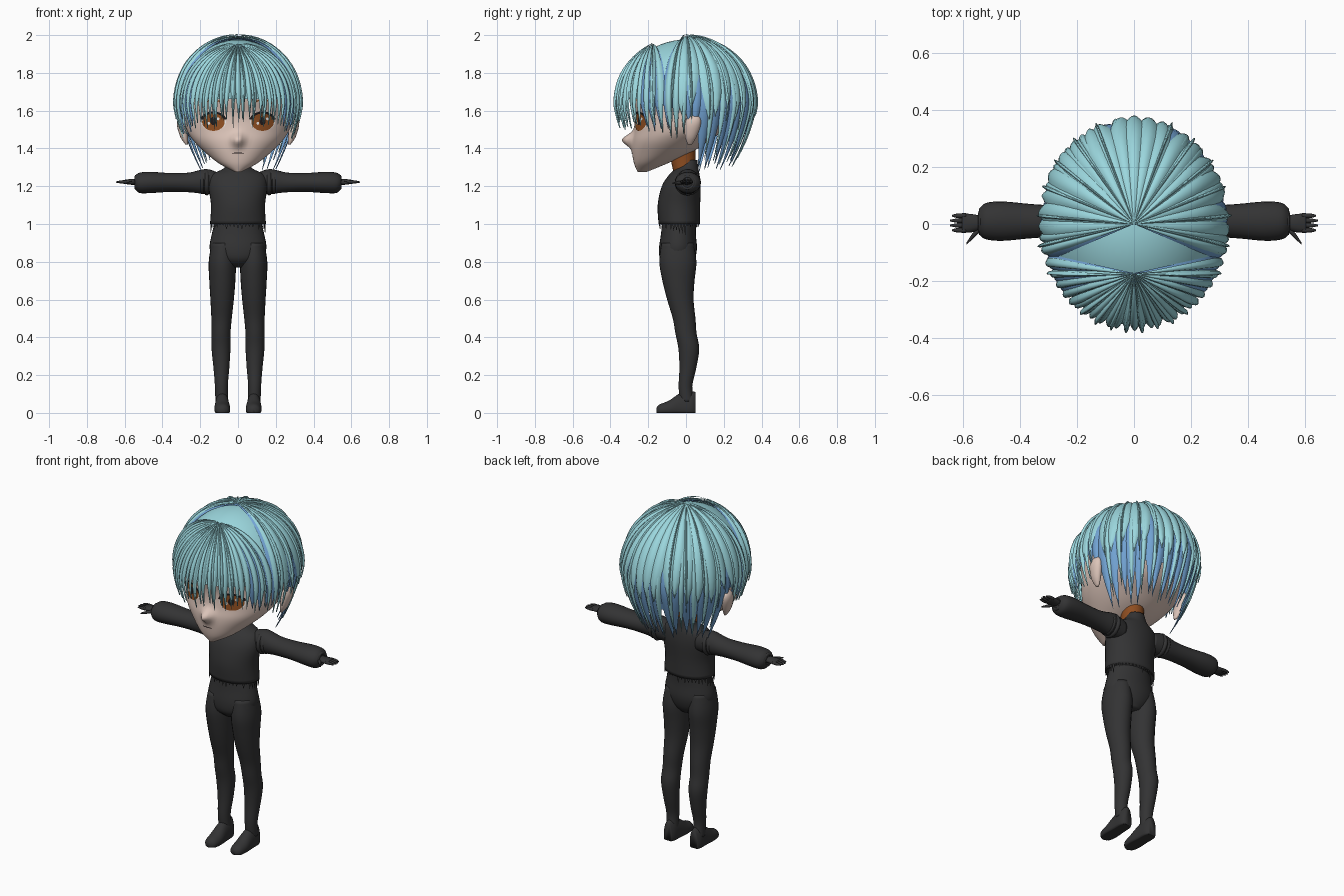
import bpy, bmesh, math, random
from math import sin, cos, pi, radians
from mathutils import Vector
from mathutils.bvhtree import BVHTree

random.seed(4)
if "Cube" in bpy.data.objects:
    bpy.data.objects.remove(bpy.data.objects["Cube"])


def material(name, *rgb):
    m = bpy.data.materials.new(name)
    m.use_nodes = True
    m.diffuse_color = (*rgb, 1)
    node = m.node_tree.nodes["Principled BSDF"]
    node.inputs["Base Color"].default_value = (*rgb, 1)
    node.inputs["Roughness"].default_value = 0.8
    return m


BLACK = material("charcoal cloth", .033, .033, .034)
SKIN = material("pale skin", .72, .56, .49)
LIGHT = material("light aqua hair", .33, .68, .73)
BLUE = material("deep blue hair", .17, .37, .66)
BROWN = material("brown", .27, .075, .015)
INK = material("dark ink", .015, .01, .01)
WHITE = material("eye white", .85, .85, .85)


def finish(name, bm, *mats, fix_normals=True):
    if fix_normals:
        bmesh.ops.recalc_face_normals(bm, faces=bm.faces)
    mesh = bpy.data.meshes.new(name)
    bm.to_mesh(mesh)
    bm.free()
    for m in mats:
        mesh.materials.append(m)
    for p in mesh.polygons:
        p.use_smooth = True
    ob = bpy.data.objects.new(name, mesh)
    bpy.context.collection.objects.link(ob)
    return ob


def grid_faces(bm, rows, closed=False, index=0):
    for r, q in zip(rows, rows[1:]):
        n = len(r)
        for i in range(n if closed else n - 1):
            j = (i + 1) % n
            bm.faces.new((r[i], r[j], q[j], q[i])).material_index = index


def spline(keys, steps):
    """Catmull-Rom interpolation of section tuples."""
    out = []
    for i in range(len(keys) - 1):
        a, b, c, d = (keys[min(max(i + k, 0), len(keys) - 1)] for k in (-1, 0, 1, 2))
        for s in range(steps):
            t = s / steps
            out.append([q + .5 * t * (r - p + t * (2*p - 5*q + 4*r - w + t * (3*(q - r) + w - p)))
                        for p, q, r, w in zip(a, b, c, d)])
    return out + [list(keys[-1])]


def loft(name, axis, keys, mat, seg=24, steps=4, side=1, shape=None):
    """Elliptic sections (position, centre a, centre b, radius a, radius b) along an axis."""
    bm = bmesh.new()
    rows = []
    for pos, ca, cb, ra, rb in spline(keys, steps):
        row = []
        for i in range(seg):
            t = 2 * pi * i / seg
            a, b = ca + ra * cos(t), cb + rb * sin(t)
            v = Vector({"x": (pos, a, b), "y": (a, pos, b), "z": (a, b, pos)}[axis])
            if shape:
                shape(v)
            v.x *= side
            row.append(bm.verts.new(v))
        rows.append(row)
    grid_faces(bm, rows, True)
    bm.faces.new(rows[0])
    bm.faces.new(rows[-1])
    return finish(name, bm, mat)


def depth_sections(keys):
    """Turn (z, half width, front, back) into centred loft sections."""
    return [(z, 0, (f + b) / 2, w, (b - f) / 2) for z, w, f, b in keys]


# Head with a pointed nose
def nose(v):
    if v.y < 0:
        v.y -= .055 * math.exp(-(v.x / .028) ** 2 - ((v.z - 1.445) / .035) ** 2)


head = loft("head", "z", depth_sections([
    (1.275, .015, -.255, -.21), (1.32, .1, -.275, -.1), (1.38, .175, -.285, .03),
    (1.44, .235, -.285, .12), (1.5, .272, -.275, .2), (1.58, .285, -.272, .25),
    (1.7, .28, -.295, .27), (1.82, .23, -.24, .22), (1.92, .1, -.12, .12)]),
    SKIN, seg=72, steps=6, shape=nose)
loft("neck", "z", depth_sections([(1.25, .06, -.06, .05), (1.34, .06, -.08, .05), (1.44, .07, -.09, .05)]), BROWN)

# Face details are thin plates laid on the head
bm = bmesh.new()
bm.from_mesh(head.data)
tree = BVHTree.FromBMesh(bm)
bm.free()


def plate(name, x, z, rx, rz, mat, lift, inner=0.01, start=0, end=360):
    bm = bmesh.new()
    rows = []
    for k in range(5):
        r = inner + (1 - inner) * k / 4
        row = []
        for i in range(33):
            t = radians(start + (end - start) * i / 32)
            px, pz = x + rx * r * cos(t), z + rz * r * sin(t)
            hit = tree.ray_cast(Vector((px, -1, pz)), Vector((0, 1, 0)))[0]
            row.append(bm.verts.new((px, hit.y - lift, pz)))
        rows.append(row)
    grid_faces(bm, rows)
    finish(name, bm, mat, fix_normals=False)


for side, label in ((1, "left"), (-1, "right")):
    ex = .13 * side
    plate(label + "_eye_white", ex, 1.54, .066, .046, WHITE, .002)
    plate(label + "_iris", ex, 1.54, .06, .047, BROWN, .004)
    plate(label + "_pupil", ex, 1.545, .016, .022, INK, .006)
    for k in (-1, 1):
        plate(label + "_eye_glint", ex + .025 * k, 1.545 + .012 * k, .007, .008, WHITE, .006)
    plate(label + "_lash", ex, 1.54, .072, .056, INK, .008, inner=.8, start=15, end=165)
    plate(label + "_brow", ex, 1.6, .07, .06, BROWN, .003, inner=.88, start=40, end=140)
    # Ears
    loft(label + "_ear", "z", [(1.42, .272, .02, .006, .01), (1.46, .285, .025, .02, .03),
         (1.52, .297, .035, .026, .042), (1.56, .3, .04, .02, .036), (1.585, .295, .04, .005, .012)],
         SKIN, seg=16, side=side)
plate("mouth", 0, 1.375, .032, .003, INK, .003)


# Hair: every lock follows one rounded surface from the crown to its tip
def hair_point(a, p, off, oy):
    s = sin(min(p, 1) * pi / 2)
    d = max(p - 1, 0) * .5
    k = 1 + off / .36
    f = 1 - .4 * d - 1.9 * d * d
    x = .32 * sin(a) * s
    y = -.36 * cos(a) * s + oy * (1 - s)
    h = math.sqrt(max(0, 1 - (x / .32) ** 2 - (y / .36) ** 2))
    return Vector((x * k * f, y * k * f, 1.63 + .35 * h * k - d))


def lock(bm, a, half, tip, off, bulge=.012, index=0):
    oy = -.17 if cos(a) > .3 else 0
    length = 1 + (1.63 - tip) / .5
    bend = random.uniform(-.5, .5) * half
    rows = []
    for i in range(19):
        u = i / 18
        taper = max(0, (u - .55) / .45)
        w = half * (1 - taper ** 1.6) + .002
        row = []
        for j in (-1, -.5, 0, .5, 1):
            o = off + bulge * (.6 - 1.4 * j * j) * min(1, u * 2) * (1 - .6 * taper)
            row.append(bm.verts.new(hair_point(a + j * w + bend * taper, u * length, o, oy)))
        rows.append(row)
    grid_faces(bm, rows, index=index)


def layer(name, mat, start, end, count, width, tip, off, jitter=.02, both=False):
    """A row of locks between two angles in degrees, measured from the front."""
    bm = bmesh.new()
    step = (end - start) / count
    for side in ((1, -1) if both else (1,)):
        for i in range(count):
            deg = start + (i + .5) * step
            lock(bm, side * radians(deg), radians(step) * width / 2,
                 tip(deg) + random.uniform(-jitter, jitter), off + random.uniform(0, .004))
    finish(name, bm, mat, fix_normals=False)


bm = bmesh.new()
rows = []
for i in range(17):
    row = []
    for j in range(48):
        a = 2 * pi * j / 48
        hem = .94 + .3 * min(1, max(0, .35 - cos(a)))
        row.append(bm.verts.new(hair_point(a, i / 16 * hem + .001, -.004, 0)))
    rows.append(row)
grid_faces(bm, rows, True)
for f in bm.faces:
    f.material_index = int(f.calc_center_median().z < 1.66)
finish("hair_cap", bm, LIGHT, BLUE)

layer("back_under_hair", BLUE, 102, 258, 17, 1.5, lambda d: 1.31, .002, .035)
layer("back_streaks", LIGHT, 106, 254, 13, .5, lambda d: 1.34, .009, .04)
layer("back_outer_hair", LIGHT, 82, 278, 19, 1.35, lambda d: 1.58, .014, .035)
layer("side_under_hair", BLUE, 46, 104, 7, 1.4, lambda d: 1.5, .002, .02, True)
layer("side_outer_hair", LIGHT, 38, 92, 8, .95, lambda d: 1.54 - .0016 * (d - 38), .012, .025, True)
layer("fringe", LIGHT, -40, 40, 15, 1.1, lambda d: 1.55 - .001 * abs(d), .008, .03)
layer("fringe_wisps", LIGHT, -38, 38, 8, .35, lambda d: 1.53, .018, .03)
layer("side_wisps", LIGHT, 55, 165, 7, .14, lambda d: 1.53, .022, .03, True)


# Jacket, with a ragged hem
loft("jacket", "z", depth_sections([
    (1.0, .148, -.145, .075), (1.1, .143, -.15, .075), (1.2, .155, -.128, .078),
    (1.26, .14, -.09, .072), (1.295, .075, -.055, .065), (1.34, .048, -.03, .06)]), BLACK, seg=36)
bm = bmesh.new()
for i in range(44):
    t = 2 * pi * i / 44
    x, y = .146 * cos(t), -.035 + .108 * sin(t)
    drop = random.uniform(.005, .035) + .03 * (abs(cos(t)) > .93)
    corners = [bm.verts.new((.146 * cos(t + k), -.035 + .108 * sin(t + k), 1.01)) for k in (-.08, .08)]
    bm.faces.new((*corners, bm.verts.new((x, y, 1 - drop))))
finish("ragged_hem", bm, BLACK)

loft("hips", "z", depth_sections([
    (.77, .05, -.09, .02), (.81, .12, -.135, .045), (.87, .15, -.143, .058),
    (.95, .138, -.132, .052), (1.03, .118, -.125, .055)]), BLACK, seg=32)


def above_ground(v):
    v.z = max(v.z, 0)


def ring(name, x, r, thick, y):
    bpy.ops.mesh.primitive_torus_add(major_radius=r, minor_radius=thick, major_segments=28,
                                     minor_segments=8, location=(x, y, 1.22), rotation=(0, pi / 2, 0))
    ob = bpy.context.object
    ob.name = name
    ob.data.materials.append(BLACK)
    bpy.ops.object.shade_smooth()


for side, label in ((1, "left"), (-1, "right")):
    # Legs and shoes
    loft(label + "_leg", "z", [
        (.06, .086, .005, .034, .038), (.14, .088, -.003, .034, .036), (.24, .088, .01, .042, .045),
        (.34, .09, .015, .05, .055), (.42, .09, 0, .05, .056), (.5, .087, -.01, .054, .06),
        (.6, .084, -.03, .062, .07), (.7, .083, -.04, .069, .085), (.8, .083, -.043, .072, .098),
        (.9, .08, -.045, .06, .085)], BLACK, side=side)
    loft(label + "_shoe", "y", [
        (-.157, .083, .012, .012, .014), (-.14, .083, .015, .034, .03), (-.09, .083, .02, .042, .045),
        (-.03, .084, .03, .038, .075), (.025, .085, .03, .036, .085), (.05, .085, .03, .025, .08)],
        BLACK, side=side, shape=above_ground)
    # Sleeves with seams at shoulder and wrist
    loft(label + "_sleeve", "x", [
        (.1, .01, 1.215, .05, .055), (.17, .01, 1.225, .058, .066), (.26, .01, 1.22, .055, .052),
        (.36, .01, 1.22, .06, .05), (.46, .01, 1.22, .069, .056), (.52, .01, 1.218, .064, .054),
        (.545, .008, 1.22, .045, .035)], BLACK, side=side)
    ring(label + "_shoulder_seam", .165 * side, .057, .012, .01)
    ring(label + "_shoulder_trim", .19 * side, .052, .01, .01)
    ring(label + "_cuff", .54 * side, .032, .008, .008)
    # Hands
    loft(label + "_palm", "x", [(.53, .005, 1.222, .022, .016), (.57, .003, 1.223, .032, .015),
         (.605, .003, 1.223, .034, .01)], BLACK, seg=12, side=side)
    for k in range(4):
        y = -.022 + .017 * k
        tip = .65 - .007 * abs(k - 1.5)
        loft(f"{label}_finger", "x", [(.59, y, 1.223, .009, .009), (.62, y, 1.223, .008, .008),
             (tip, y, 1.222, .003, .003)], BLACK, seg=8, side=side)
    loft(label + "_thumb", "x", [(.54, -.015, 1.22, .012, .01), (.565, -.04, 1.218, .011, .009),
         (.588, -.068, 1.216, .004, .004)], BLACK, seg=8, side=side)
